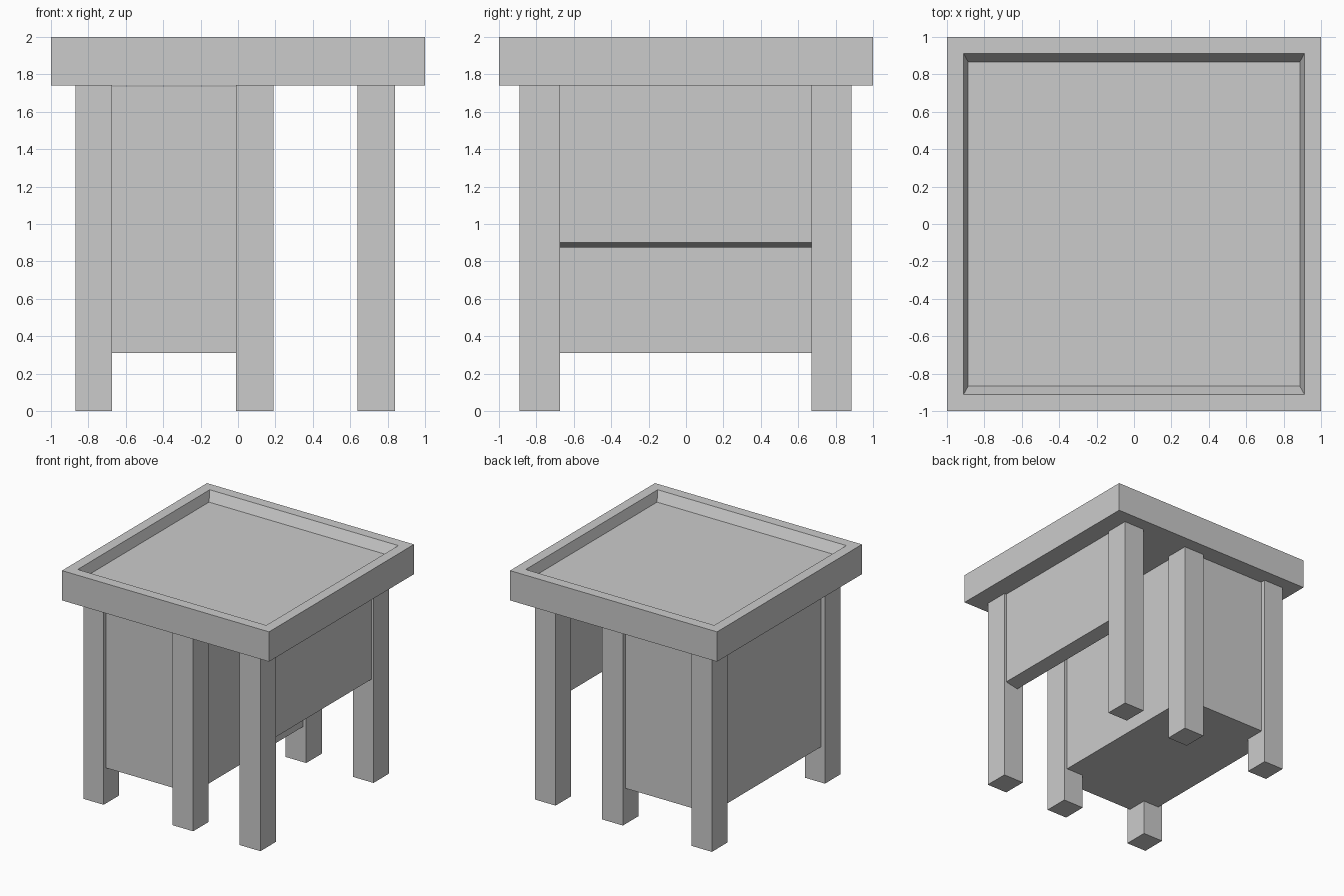
import bpy, bmesh

if "Cube" in bpy.data.objects:
    bpy.data.objects.remove(bpy.data.objects["Cube"])

LEG_H = 1.74


def new_object(name, bm):
    bmesh.ops.recalc_face_normals(bm, faces=bm.faces)
    mesh = bpy.data.meshes.new(name)
    bm.to_mesh(mesh)
    bm.free()
    ob = bpy.data.objects.new(name, mesh)
    bpy.context.collection.objects.link(ob)
    return ob


def box_bm(x, y, z):
    """Box from (min, max) ranges on each axis."""
    bm = bmesh.new()
    bmesh.ops.create_cube(bm, size=1)
    for v in bm.verts:
        v.co = [r[1] if c > 0 else r[0] for c, r in zip(v.co, (x, y, z))]
    return bm


# Table top with a shallow recess that has sloping walls
bm = box_bm((-1, 1), (-1, 1), (LEG_H, 2))
top = max(bm.faces, key=lambda f: f.calc_center_median().z)
bmesh.ops.inset_region(bm, faces=[top], thickness=0.126)
floor = bmesh.ops.extrude_discrete_faces(bm, faces=[top])["faces"][0]
for v in floor.verts:
    v.co.x *= 0.851 / 0.874
    v.co.y *= 0.832 / 0.874
    v.co.z -= 0.085
new_object("table_top", bm)

# Six square legs in three pairs
for side, x in (("left", (-0.87, -0.675)), ("middle", (-0.01, 0.19)), ("right", (0.64, 0.84))):
    for end, y in (("front", (-0.89, -0.675)), ("back", (0.67, 0.885))):
        new_object(f"{end}_{side}_leg", box_bm(x, y, (0, LEG_H)))

# Cabinet held between the left and middle legs
new_object("cabinet", box_bm((-0.83, 0.16), (-0.858, 0.847), (0.31, 1.735)))

# Side panel between the right legs, its lower edge cut at a slant
bm = box_bm((0.70, 0.82), (-0.69, 0.69), (0.875, LEG_H))
for v in bm.verts:
    if v.co.x > 0.8 and v.co.z < 1:
        v.co.z = 0.90
new_object("side_panel", bm)
